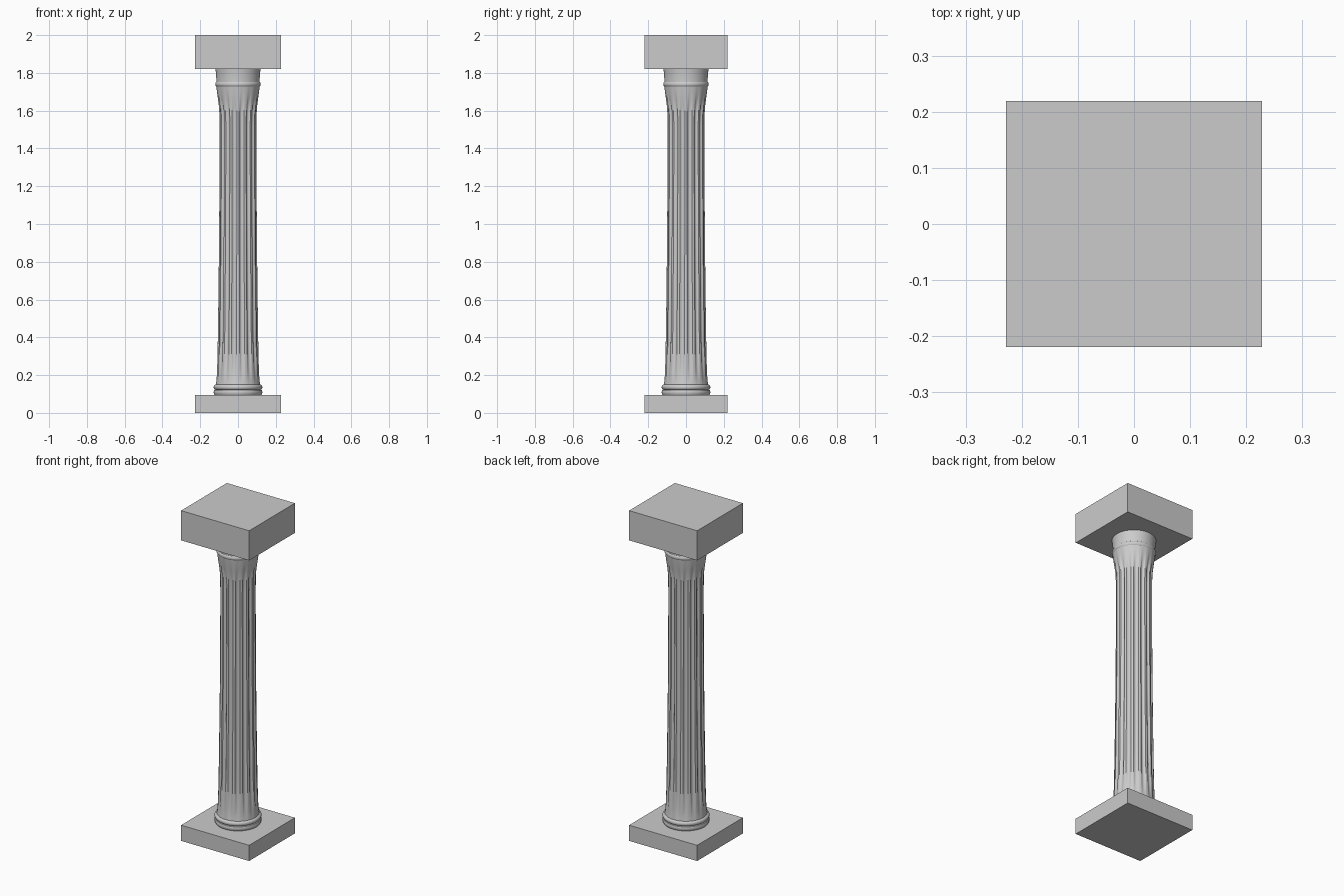
import bpy, bmesh, math

if "Cube" in bpy.data.objects:
    bpy.data.objects.remove(bpy.data.objects["Cube"])

FLUTES, STEPS = 16, 12          # flutes and samples per flute
SEGS = FLUTES * STEPS


def block(name, sx, sy, z0, z1):
    bpy.ops.mesh.primitive_cube_add(size=1, location=(0, 0, (z0 + z1) / 2))
    ob = bpy.context.object
    ob.name = name
    ob.scale = (sx, sy, z1 - z0)
    bpy.ops.object.transform_apply(location=False, rotation=False, scale=True)
    return ob


def turned(name, profile):
    """Revolve (radius, z, flute depth) rings into a smooth tube."""
    bm = bmesh.new()
    rings = []
    for r, z, depth in profile:
        ring = []
        for i in range(SEGS):
            a = 2 * math.pi * i / SEGS
            groove = max(0.0, 0.25 - 1.25 * math.cos(FLUTES * a)) / 1.5
            rad = r - depth * groove ** 0.6
            ring.append(bm.verts.new((rad * math.cos(a), rad * math.sin(a), z)))
        rings.append(ring)
    for lo, hi in zip(rings, rings[1:]):
        for i in range(SEGS):
            j = (i + 1) % SEGS
            bm.faces.new((lo[i], lo[j], hi[j], hi[i]))
    mesh = bpy.data.meshes.new(name)
    bm.to_mesh(mesh)
    bm.free()
    ob = bpy.data.objects.new(name, mesh)
    bpy.context.collection.objects.link(ob)
    bpy.context.view_layer.objects.active = ob
    ob.select_set(True)
    bpy.ops.object.shade_smooth_by_angle(angle=math.radians(35))
    ob.select_set(False)
    return ob


# Square slabs at foot and head
block("plinth", 0.456, 0.438, 0, 0.095)
block("top_block", 0.456, 0.438, 1.82, 2.0)
bpy.ops.object.select_all(action='DESELECT')

# Base mouldings: low ring with a rounded torus above
base = [(0.124, 0.095, 0), (0.128, 0.102, 0), (0.129, 0.112, 0), (0.126, 0.120, 0),
        (0.123, 0.122, 0)]
for k in range(9):
    t = -math.pi / 2 + math.pi * k / 8
    base.append((0.117 + 0.012 * math.cos(t), 0.136 + 0.014 * math.sin(t), 0))
base.append((0.114, 0.152, 0))
turned("base_mouldings", base)

# Fluted shaft, flutes fading out at both ends
turned("fluted_shaft", [
    (0.117, 0.150, 0), (0.114, 0.172, 0.001), (0.112, 0.20, 0.003), (0.110, 0.25, 0.006),
    (0.108, 0.33, 0.008), (0.106, 0.45, 0.009), (0.104, 0.60, 0.009), (0.101, 0.85, 0.009),
    (0.099, 1.10, 0.009), (0.098, 1.35, 0.009), (0.098, 1.52, 0.009), (0.099, 1.59, 0.008),
    (0.102, 1.63, 0.006), (0.106, 1.66, 0.003), (0.111, 1.695, 0.001), (0.115, 1.73, 0)])

# Flared neck with a thin astragal ring under the top block
turned("neck_ring", [
    (0.114, 1.728, 0), (0.118, 1.732, 0), (0.120, 1.740, 0), (0.118, 1.748, 0),
    (0.115, 1.752, 0), (0.115, 1.775, 0), (0.117, 1.80, 0), (0.119, 1.82, 0)])
